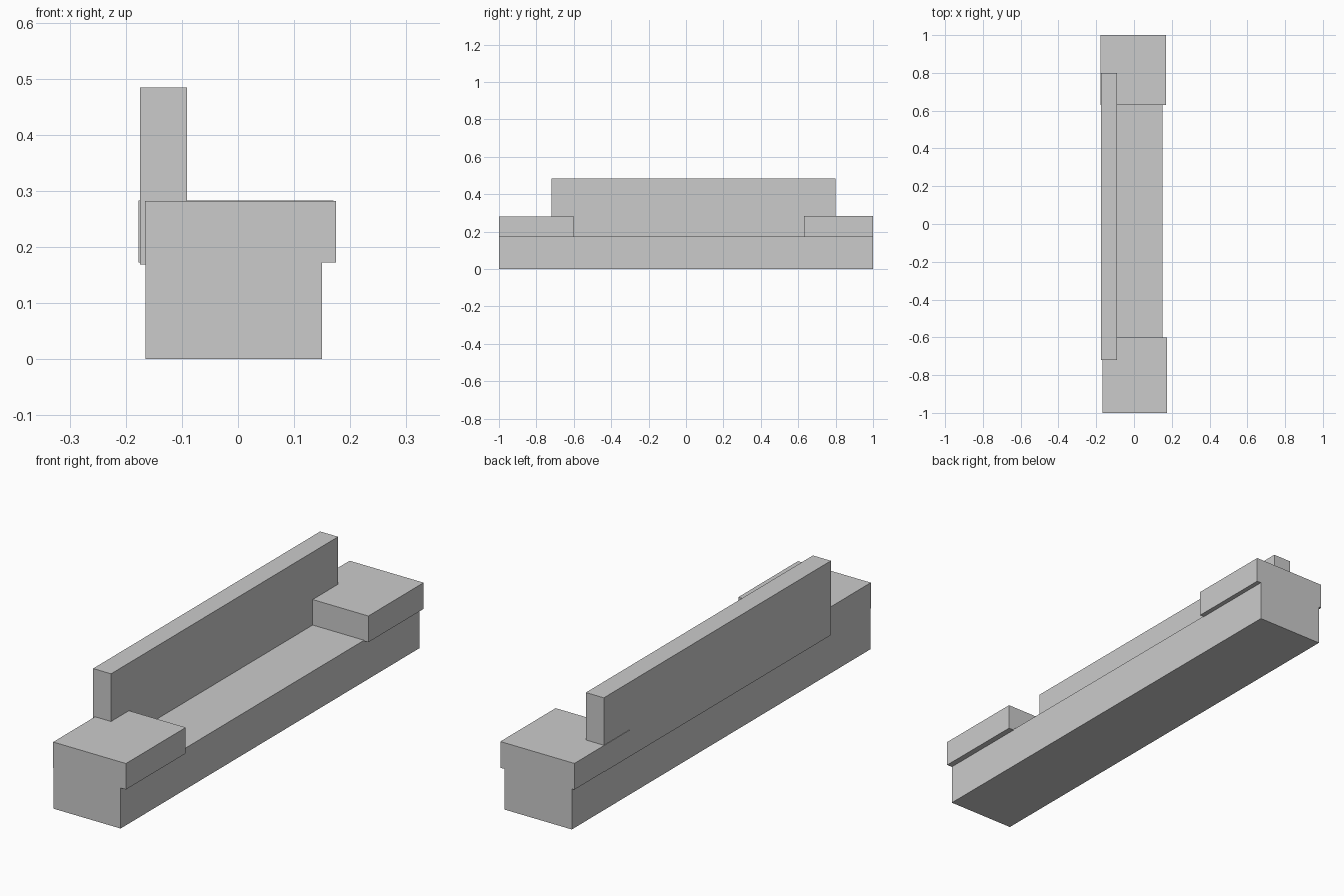
import bpy

if "Cube" in bpy.data.objects:
    bpy.data.objects.remove(bpy.data.objects["Cube"])


def box(name, x, y, z):
    """Add a box spanning the given (min, max) ranges."""
    spans = (x, y, z)
    bpy.ops.mesh.primitive_cube_add(size=1, location=[(a + b) / 2 for a, b in spans])
    obj = bpy.context.object
    obj.name = name
    obj.scale = [b - a for a, b in spans]
    bpy.ops.object.transform_apply(location=False, rotation=False, scale=True)
    return obj


# Long seat base
box("seat_base", (-0.165, 0.15), (-1.0, 1.0), (0.0, 0.175))

# Armrest blocks at both ends, slightly offset from each other
box("front_armrest", (-0.166, 0.175), (-1.0, -0.60), (0.172, 0.282))
box("rear_armrest", (-0.177, 0.17), (0.63, 1.0), (0.172, 0.283))

# Upright backrest along the -x side
box("backrest", (-0.175, -0.091), (-0.72, 0.80), (0.169, 0.484))
